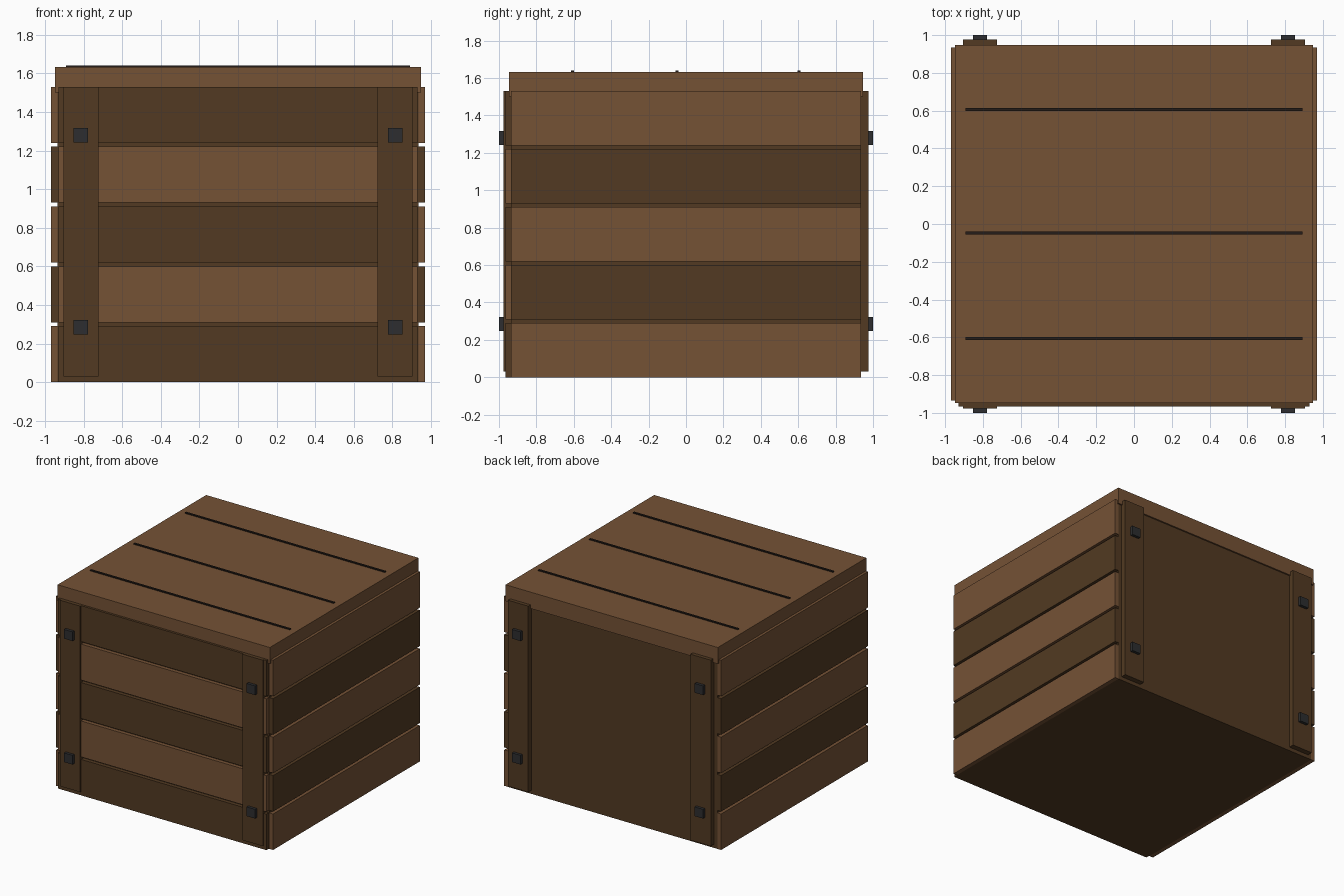
import bpy

if "Cube" in bpy.data.objects:
    bpy.data.objects.remove(bpy.data.objects["Cube"], do_unlink=True)


def material(name, rgb, roughness=0.8):
    m = bpy.data.materials.new(name)
    m.use_nodes = True
    m.diffuse_color = (*rgb, 1)
    shader = m.node_tree.nodes["Principled BSDF"]
    shader.inputs["Base Color"].default_value = (*rgb, 1)
    shader.inputs["Roughness"].default_value = roughness
    return m


light_wood = material("light wood", (0.178, 0.084, 0.036))
dark_wood = material("dark wood", (0.084, 0.042, 0.016))
iron = material("dark iron", (0.026, 0.027, 0.029))
groove = material("groove brown", (0.018, 0.012, 0.009))


def box(name, x, y, z, mat):
    """Box spanning the given (low, high) range on each axis."""
    spans = (x, y, z)
    bpy.ops.mesh.primitive_cube_add(size=1, location=[(a + b) / 2 for a, b in spans])
    ob = bpy.context.object
    ob.name = name
    ob.scale = [abs(b - a) for a, b in spans]
    bpy.ops.object.transform_apply(location=False, rotation=False, scale=True)
    ob.data.materials.append(mat)
    return ob


HALF = 0.935      # half width of the inner body
SLAT = 0.29       # slat height
STEP = 0.31       # slat spacing
TOP = 1.53        # top of the walls

# Inner body and lid
box("crate_body", (-HALF, HALF), (-HALF, HALF), (0, TOP), dark_wood)
box("lid", (-0.947, 0.947), (-0.947, 0.947), (1.5, 1.632), light_wood)

# Thin dividing strips on the lid
for i, y in enumerate((-0.607, -0.048, 0.605)):
    box(f"lid_strip_{i + 1}", (-0.892, 0.892), (y - 0.008, y + 0.008), (1.625, 1.64), groove)

# Slats alternate in colour, opposite on the front and on the sides
for i in range(5):
    z = (i * STEP, i * STEP + SLAT)
    pair = (dark_wood, light_wood) if i % 2 == 0 else (light_wood, dark_wood)
    box(f"front_slat_{i + 1}", (-0.93, 0.93), (-0.966, -HALF), z, pair[0])
    for side, s in (("left", 1), ("right", -1)):
        box(f"{side}_slat_{i + 1}", sorted((s * HALF, s * 0.968)), (-HALF, HALF), z, pair[1])

# Corner posts with square bolts, front and back
for face, f in (("front", -1), ("back", 1)):
    for side, s in (("left", 1), ("right", -1)):
        box(f"{face}_{side}_post", sorted((s * 0.724, s * 0.905)),
            sorted((f * HALF, f * 0.977)), (0.03, TOP), dark_wood)
        for level, z in (("lower", 0.284), ("upper", 1.28)):
            box(f"{face}_{side}_{level}_bolt", sorted((s * 0.777, s * 0.852)),
                sorted((f * 0.96, f)), (z - 0.037, z + 0.037), iron)
